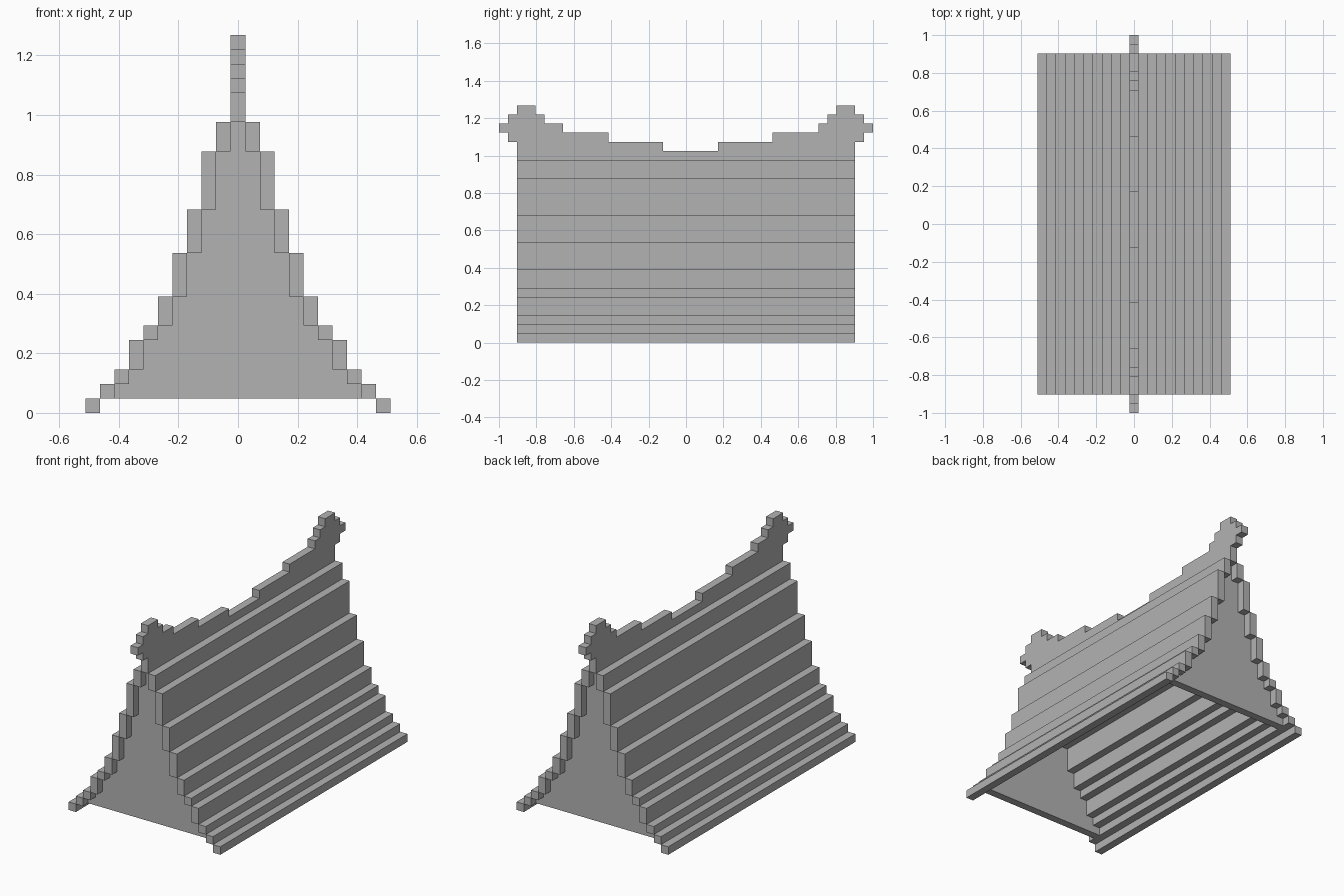
import bpy
import bmesh
from mathutils import Vector

if "Cube" in bpy.data.objects:
    bpy.data.objects.remove(bpy.data.objects["Cube"], do_unlink=True)

U = 2 / 41        # side of one block
END = 18.5        # half length of the roof, in blocks

grey = bpy.data.materials.new("plain grey")
grey.use_nodes = True
grey.diffuse_color = (0.45, 0.45, 0.45, 1)
grey.node_tree.nodes["Principled BSDF"].inputs["Base Color"].default_value = (0.45, 0.45, 0.45, 1)


def prism(name, points, direction):
    """Extrude a closed outline, given in blocks, along a direction."""
    bm = bmesh.new()
    face = bm.faces.new([bm.verts.new(Vector(p) * U) for p in points])
    new = bmesh.ops.extrude_face_region(bm, geom=[face])["geom"]
    verts = [g for g in new if isinstance(g, bmesh.types.BMVert)]
    bmesh.ops.translate(bm, vec=Vector(direction) * U, verts=verts)
    bmesh.ops.recalc_face_normals(bm, faces=bm.faces)
    mesh = bpy.data.meshes.new(name)
    bm.to_mesh(mesh)
    bm.free()
    mesh.materials.append(grey)
    obj = bpy.data.objects.new(name, mesh)
    bpy.context.collection.objects.link(obj)
    return obj


# Stepped roof courses: each one starts at the height where the outer one ends
tops = [1, 2, 3, 5, 6, 8, 11, 14, 18, 20]     # eaves to ridge
bottoms = [0] + tops[:-1]
for side, label in ((1, "left"), (-1, "right")):
    for n, (low, high) in enumerate(zip(bottoms, tops)):
        inner, outer = side * (9.5 - n), side * (10.5 - n)
        outline = [(inner, -END, low), (outer, -END, low),
                   (outer, -END, high), (inner, -END, high)]
        prism(f"roof_course_{label}_{n + 1}", outline, (0, 2 * END, 0))

# Gable walls fill the stepped shape under the courses, set in by one block
half = []
for n in range(1, len(tops)):
    half += [(10.5 - n, bottoms[n]), (9.5 - n, bottoms[n])]
half = half[1:] + [(0.5, tops[-1])]
gable = half + [(-x, z) for x, z in reversed(half)]
for name, y in (("front_gable", 1 - END), ("back_gable", END - 2)):
    prism(name, [(x, y, z) for x, z in gable], (0, 1, 0))

# Ridge board: sagging stepped top with a knobbed finial at both ends
steps = [(-20.5, 24), (-19.5, 25), (-18.5, 26), (-16.5, 25), (-15.5, 24),
         (-13.5, 23), (-8.5, 22), (-2.5, 21), (3.5, 22), (9.5, 23),
         (14.5, 24), (15.5, 25), (16.5, 26), (18.5, 25), (19.5, 24)]
ends = [y for y, z in steps[1:]] + [20.5]
ridge = []
for (start, z), stop in zip(steps, ends):
    ridge += [(start, z), (stop, z)]
under = [(20.5, 23), (19.5, 23), (19.5, 22), (END, 22), (END, 20)]
ridge += under + [(-y, z) for y, z in reversed(under)]
prism("ridge_board", [(-0.5, y, z) for y, z in ridge], (1, 0, 0))
